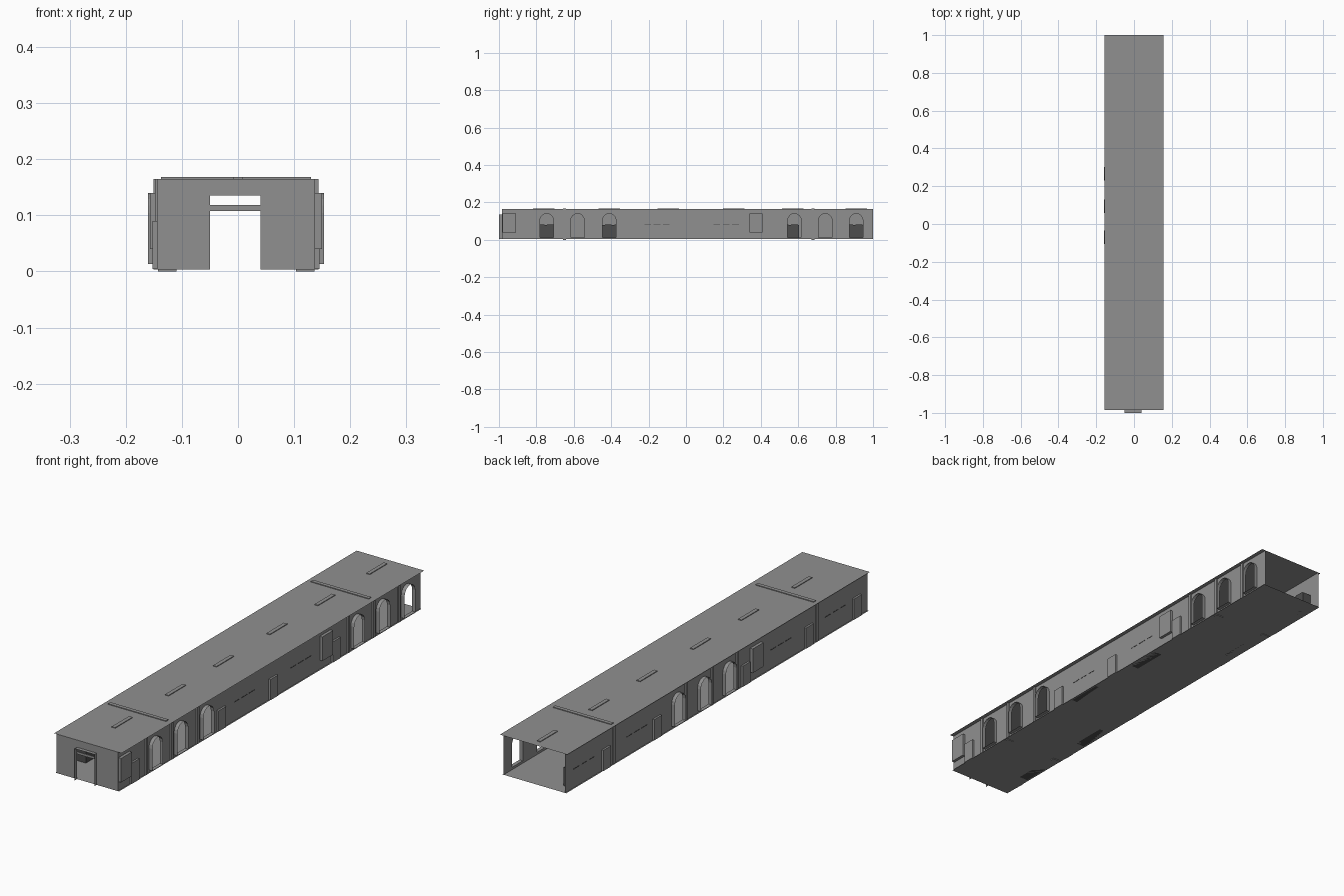
import bpy, bmesh, math

if "Cube" in bpy.data.objects:
    bpy.data.objects.remove(bpy.data.objects["Cube"])

CX = -0.0035          # centre line of the corridor shell
WALL = 0.141          # wall distance from the centre line
H = 0.165             # ceiling height
FLOOR = 0.003
FRONT, BACK = -0.985, 1.0


def material(name, g):
    m = bpy.data.materials.new(name)
    m.diffuse_color = (g, g, g, 1)
    m.use_nodes = True
    m.node_tree.nodes["Principled BSDF"].inputs["Base Color"].default_value = m.diffuse_color
    return m


SHELL = material("mid_grey", 0.28)
DARK = material("dark_grey", 0.075)


def link(name, me, mat=SHELL):
    me.materials.clear()
    me.materials.append(mat)
    ob = bpy.data.objects.new(name, me)
    bpy.context.collection.objects.link(ob)
    return ob


def mesh_object(name, verts, faces, mat=SHELL):
    me = bpy.data.meshes.new(name)
    me.from_pydata(verts, [], faces)
    bm = bmesh.new()
    bm.from_mesh(me)
    bmesh.ops.recalc_face_normals(bm, faces=bm.faces)
    bm.to_mesh(me)
    bm.free()
    return link(name, me, mat)


def box(name, x0, x1, y0, y1, z0, z1, mat=SHELL):
    v = [(x, y, z) for x in (x0, x1) for y in (y0, y1) for z in (z0, z1)]
    f = [(0, 1, 3, 2), (4, 6, 7, 5), (0, 4, 5, 1), (2, 3, 7, 6), (0, 2, 6, 4), (1, 5, 7, 3)]
    return mesh_object(name, v, f, mat)


def panel(name, loops, place):
    """Flat sheet from an outline plus hole loops, moved into place by place(u, v)."""
    cu = bpy.data.curves.new(name, 'CURVE')
    cu.dimensions = '2D'
    cu.fill_mode = 'BOTH'
    for loop in loops:
        s = cu.splines.new('POLY')
        s.points.add(len(loop) - 1)
        for p, (u, v) in zip(s.points, loop):
            p.co = (u, v, 0, 1)
        s.use_cyclic_u = True
    tmp = bpy.data.objects.new(name + "_tmp", cu)
    bpy.context.collection.objects.link(tmp)
    me = bpy.data.meshes.new_from_object(tmp)
    bpy.data.objects.remove(tmp)
    for v in me.vertices:
        v.co = place(v.co.x, v.co.y)
    return link(name, me)


def rect(c, w, z0, z1):
    return [(c - w / 2, z0), (c + w / 2, z0), (c + w / 2, z1), (c - w / 2, z1)]


def arch(c, w=0.072, z0=0.013, top=0.14, n=8):
    r = w / 2
    arc = [(c + r * math.cos(math.pi * i / n), top - r + r * math.sin(math.pi * i / n))
           for i in range(n + 1)]
    return [(c - r, z0), (c + r, z0)] + arc


def reveal(name, loop, x0, x1, closed):
    """Sleeve running outward from the wall around an opening, with an optional back."""
    n = len(loop)
    v = [(x0, u, z) for u, z in loop] + [(x1, u, z) for u, z in loop]
    f = [(i, (i + 1) % n, (i + 1) % n + n, i + n) for i in range(n)]
    if closed:
        f.append(tuple(range(n, 2 * n)))
    return mesh_object(name, v, f)


def side_wall(label, s, arches, hatches, windows, benches):
    def at(d):
        return CX + s * d
    x = at(WALL)
    holes = []
    # open arches with a post beside each
    for c in arches:
        a = arch(c)
        holes.append(a)
        reveal(label + "_arch_sleeve", a, x, at(0.1565), False)
        box(label + "_post", *sorted((x, at(WALL + 0.006))), c - 0.061, c - 0.049, FLOOR, H)
    # low hatches and tall niches, closed at the back
    for c in hatches:
        r = rect(c, 0.05, FLOOR + 0.001, 0.09)
        holes.append(r)
        reveal(label + "_hatch", r, x, at(WALL + 0.008), True)
    for c in windows:
        r = rect(c, 0.07, 0.04, 0.14)
        holes.append(r)
        reveal(label + "_niche", r, x, at(WALL + 0.012), True)
    outline = [(FRONT, FLOOR), (BACK, FLOOR), (BACK, H), (FRONT, H)]
    panel(label + "_wall", [outline] + holes, lambda u, v: (x, u, v))
    # dark benches against the wall, with rails poking slightly through it
    for c in benches:
        box(label + "_bench", *sorted((at(WALL - 0.001), at(0.10))),
            c - 0.075, c + 0.075, FLOOR, 0.08, DARK)
        for k in (-1, 0, 1):
            box(label + "_bench_rail", *sorted((at(WALL + 0.001), at(0.10))),
                c + k * 0.05 - 0.018, c + k * 0.05 + 0.018, 0.079, 0.082, DARK)


side_wall("right", 1, (-0.745, -0.58, -0.41, 0.58, 0.745, 0.91),
          (-0.88, -0.31, 0.03, 0.44), (-0.945, 0.375), (-0.155, 0.215))
side_wall("left", -1, (-0.07, 0.095, 0.265),
          (-0.91, -0.595, -0.18, 0.4, 0.735), (-0.25,), (-0.775, -0.415, 0.53, 0.875))

# floor and roof sheets
panel("floor", [[(-0.15, FRONT), (0.143, FRONT), (0.143, BACK), (-0.15, BACK)]],
      lambda u, v: (u, v, FLOOR))
panel("roof", [[(-0.155, FRONT), (0.155, FRONT), (0.155, BACK), (-0.155, BACK)]],
      lambda u, v: (u, v, H))

# front wall with doorway, its outward sleeve and transom bar
D0, D1, DT = -0.05, 0.04, 0.135
L, R = CX - WALL, CX + WALL
panel("front_wall", [[(L, FLOOR), (D0, FLOOR), (D0, DT), (D1, DT), (D1, FLOOR),
                      (R, FLOOR), (R, H), (L, H)]], lambda u, v: (u, FRONT, v))
path = [(D0, FLOOR), (D0, DT), (D1, DT), (D1, FLOOR)]
mesh_object("door_sleeve", [(u, y, v) for y in (FRONT, -1.0) for u, v in path],
            [(i, i + 1, i + 5, i + 4) for i in range(3)])
box("door_transom", D0, D1, FRONT - 0.002, FRONT + 0.002, 0.108, 0.118)

# structural ribs on the roof and left wall, with short floor feet
for y in (-0.65, 0.68):
    a, b = y - 0.008, y + 0.008
    box("roof_rib", -0.137, 0.13, a, b, H, H + 0.003)
    box("left_rib", L - 0.003, L, a, b, FLOOR, H)
    box("rib_foot", -0.143, -0.11, a, b, 0, FLOOR)
    box("rib_foot", 0.103, 0.136, a, b, 0, FLOOR)

# ceiling light housings along the centre line
for y in (-0.76, -0.41, -0.095, 0.255, 0.57, 0.91):
    box("ceiling_light", -0.008, 0.008, y - 0.057, y + 0.057, H, H + 0.003)
